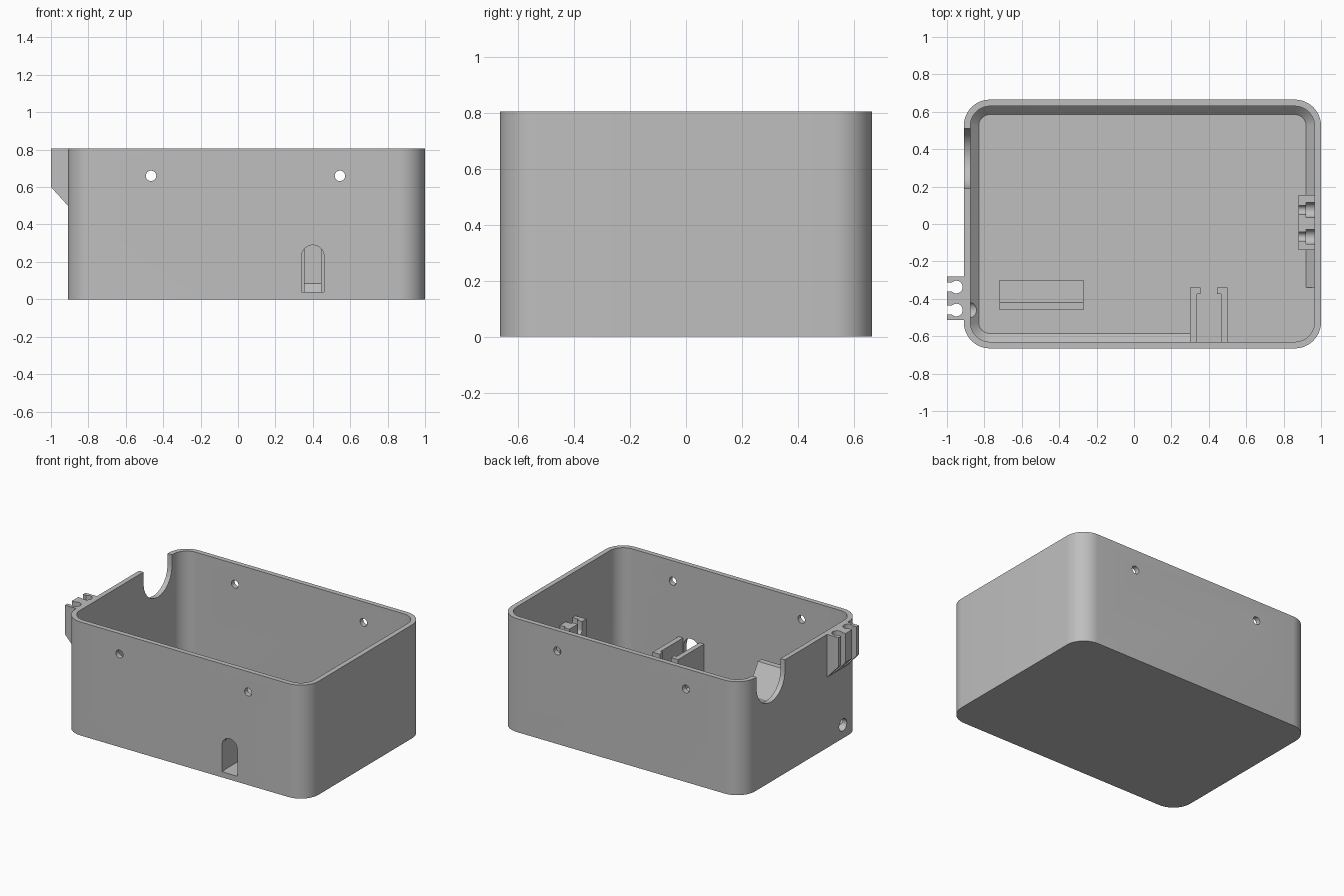
import bpy, bmesh
from math import sin, cos, pi, radians

cube = bpy.data.objects.get("Cube")
if cube:
    bpy.data.objects.remove(cube, do_unlink=True)

grey = bpy.data.materials.new("plain grey")
grey.use_nodes = True
colour = (0.52, 0.52, 0.52, 1)
grey.diffuse_color = colour
grey.node_tree.nodes["Principled BSDF"].inputs["Base Color"].default_value = colour

X0, X1, Y, TOP, WALL, FLOOR, R = -0.91, 1.0, 0.665, 0.805, 0.035, 0.04, 0.14


def arc(cx, cy, r, start, end, n=12):
    return [(cx + r * cos(radians(start + (end - start) * i / n)),
             cy + r * sin(radians(start + (end - start) * i / n))) for i in range(n + 1)]


def rounded(inset):
    """Box outline with round corners, moved in from the outside."""
    x0, x1, y, r = X0 + R, X1 - R, Y - R, R - inset
    return (arc(x1, y, r, 0, 90) + arc(x0, y, r, 90, 180)
            + arc(x0, -y, r, 180, 270) + arc(x1, -y, r, 270, 360))


def arch(cx, cz, r, end):
    """Half circle with straight legs running to height end."""
    half = arc(cx, cz, r, 0, 180) if end < cz else arc(cx, cz, r, 180, 360)
    return half + [(half[-1][0], end), (half[0][0], end)]


def loft(name, rings):
    bm = bmesh.new()
    loops = [[bm.verts.new(p) for p in ring] for ring in rings]
    n = len(loops[0])
    for a, b in zip(loops, loops[1:]):
        for i in range(n):
            j = (i + 1) % n
            bm.faces.new((a[i], a[j], b[j], b[i]))
    bm.faces.new(loops[0])
    bm.faces.new(loops[-1])
    bmesh.ops.recalc_face_normals(bm, faces=bm.faces)
    mesh = bpy.data.meshes.new(name)
    bm.to_mesh(mesh)
    bm.free()
    mesh.materials.append(grey)
    ob = bpy.data.objects.new(name, mesh)
    bpy.context.collection.objects.link(ob)
    return ob


def prism(name, pts, axis, lo, hi):
    place = {"x": lambda a, b, c: (c, a, b), "y": lambda a, b, c: (a, c, b),
             "z": lambda a, b, c: (a, b, c)}[axis]
    return loft(name, [[place(a, b, c) for a, b in pts] for c in (lo, hi)])


def box(x0, x1, y0, y1):
    return [(x0, y0), (x1, y0), (x1, y1), (x0, y1)]


def cut(ob, cutters):
    for c in cutters:
        c.hide_render = True
        m = ob.modifiers.new("cut", "BOOLEAN")
        m.operation, m.solver, m.object = "DIFFERENCE", "EXACT", c
    bpy.context.view_layer.update()
    deps = bpy.context.evaluated_depsgraph_get()
    mesh = bpy.data.meshes.new_from_object(ob.evaluated_get(deps))
    ob.modifiers.clear()
    ob.data = mesh
    for c in cutters:
        bpy.data.objects.remove(c, do_unlink=True)


def level(inset, z):
    return [(x, y, z) for x, y in rounded(inset)]


parts = []

# Open box with a sloped edge around the floor
case = loft("case", [level(0, 0), level(0, TOP)])
parts.append(case)
SLOPE = 0.045
cut(case, [loft("cavity", [level(WALL + SLOPE, FLOOR), level(WALL, FLOOR + SLOPE),
                           level(WALL, TOP + 0.1)])])

# Level floor corner, cable notch, port, drain hole and screw holes
corner = ([(0.30, -0.34), (0.30, WALL - Y)]
          + arc(X1 - R, R - Y, R - WALL, 270, 360) + [(X1 - WALL, -0.34)])
cutters = [
    prism("corner_cut", corner, "z", FLOOR, 0.2),
    prism("notch_cut", arch(0.35, 0.725, 0.16, TOP + 0.1), "x", -1.1, -0.85),
    prism("port_cut", arch(0.40, 0.23, 0.06, FLOOR), "y", -0.75, -0.6),
    prism("drain_cut", arc(-0.46, 0.095, 0.043, 0, 345, 23), "x", -1.1, -0.78),
]
for x in (-0.465, 0.545):
    cutters.append(prism("screw_cut", arc(x, 0.66, 0.028, 0, 345, 23), "y", -1, 1))
cut(case, cutters)

# Hooked guide rails either side of the port
for name, outer, d in (("left_rail", 0.50, -1), ("right_rail", 0.30, 1)):
    inner, hook = outer + d * 0.036, outer + d * 0.056
    pts = [(outer, -0.645), (outer, -0.34), (hook, -0.34), (hook, -0.375),
           (inner, -0.375), (inner, -0.645)]
    parts.append(prism(name, pts, "z", FLOOR - 0.01, 0.28))

# Sloped support standing on the floor
wedge = [(-0.46, 0.03), (-0.30, 0.03), (-0.30, 0.20), (-0.42, 0.39), (-0.46, 0.39)]
parts.append(prism("sloped_support", wedge, "x", -0.72, -0.27))

# Inner cradle with two stepped round-bottomed seats
side = [(0.88, 0.49), (0.98, 0.49), (0.98, 0.25), (0.88, 0.35)]
cradle = prism("cradle", side, "y", -0.14, 0.155)
seats = []
for y in (0.075, -0.068):
    seats.append(prism("wide_seat", arch(y, 0.43, 0.039, 0.6), "x", 0.92, X1 - WALL))
    seats.append(prism("narrow_seat", arch(y, 0.43, 0.024, 0.6), "x", 0.8, 0.94))
cut(cradle, seats)
parts.append(cradle)

# Outer cable clip with two keyhole slots
side = [(-1.0, TOP), (-0.90, TOP), (-0.90, 0.49), (-1.0, 0.60)]
clip = prism("cable_clip", side, "y", -0.512, -0.282)
slots = []
for y in (-0.337, -0.46):
    slots.append(prism("slot_round", arc(-0.95, y, 0.034, 0, 345, 23), "z", 0.4, 0.9))
    slots.append(prism("slot_mouth", box(-1.1, -0.95, y - 0.025, y + 0.025), "z", 0.4, 0.9))
cut(clip, slots)
parts.append(clip)

# Smooth the curved faces, keep edges sharp
for ob in bpy.context.selected_objects:
    ob.select_set(False)
for ob in parts:
    ob.select_set(True)
bpy.context.view_layer.objects.active = case
bpy.ops.object.shade_smooth_by_angle(angle=radians(30))
